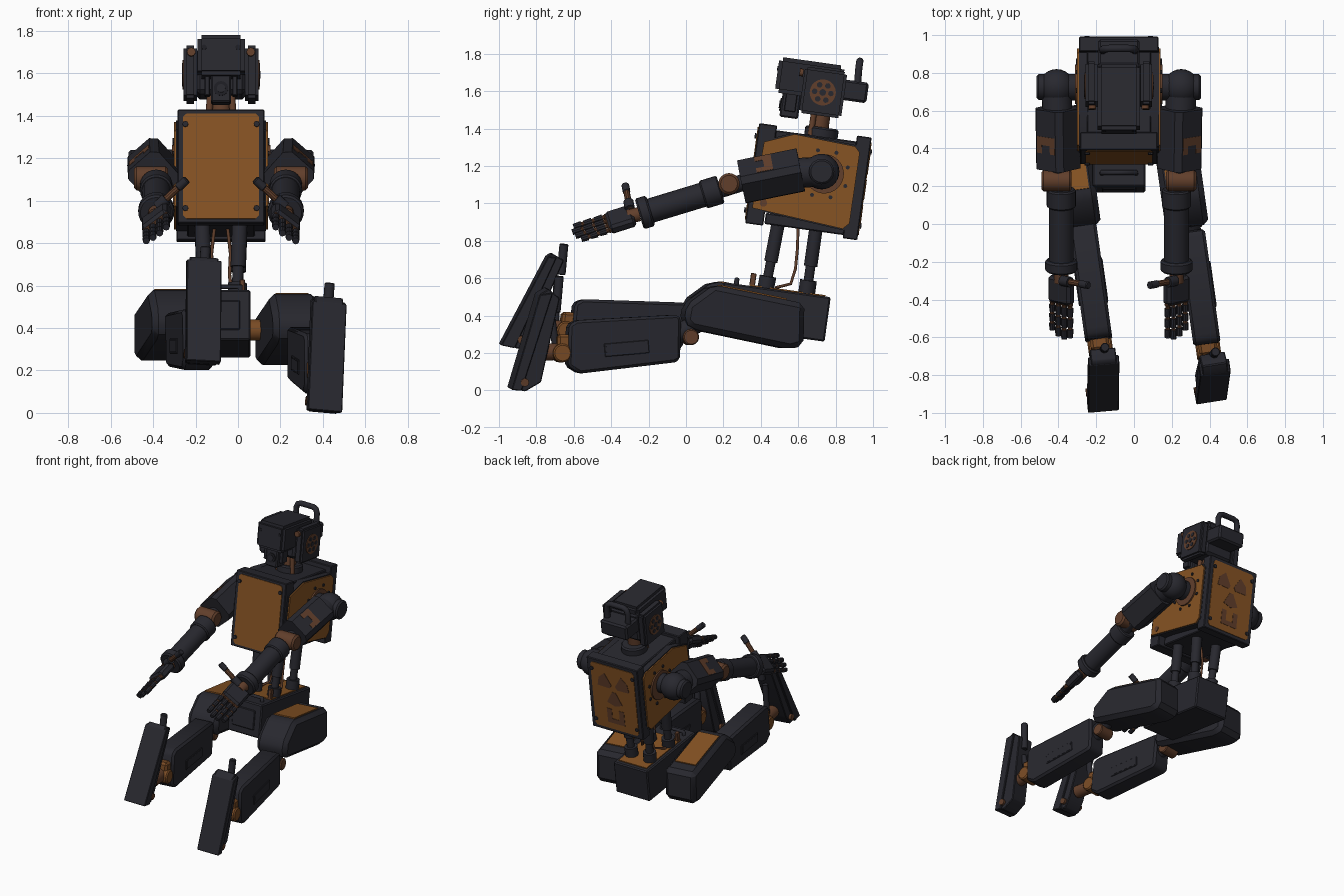
import bpy, bmesh
from math import radians, sin, cos, pi
from mathutils import Matrix, Vector as V

if "Cube" in bpy.data.objects:
    bpy.data.objects.remove(bpy.data.objects["Cube"])

def material(name, rgb):
    m = bpy.data.materials.new(name)
    m.diffuse_color = (*rgb, 1)
    m.use_nodes = True
    m.node_tree.nodes["Principled BSDF"].inputs["Base Color"].default_value = m.diffuse_color
    return m

DARK = material("dark_metal", (0.021, 0.021, 0.028))
BLACK = material("black_metal", (0.013, 0.013, 0.017))
ORANGE = material("orange_panel", (0.240, 0.087, 0.017))
JOINT = material("joint_orange", (0.190, 0.070, 0.018))
RUST = material("rust_brown", (0.120, 0.049, 0.024))
CX = -0.08                      # centre line of the body
I = Matrix.Identity(4)

def frame(x, y, z, rx=0, ry=0, rz=0):
    R = Matrix.Rotation
    return (Matrix.Translation((x, y, z)) @ R(radians(rz), 4, 'Z')
            @ R(radians(ry), 4, 'Y') @ R(radians(rx), 4, 'X'))

def axes(c, a, b, n):
    return Matrix.Translation(c) @ Matrix((a, b, n)).transposed().to_4x4()

def finish(name, bm, mat, M=I, bevel=0, seg=1):
    if bevel:
        sharp = [e for e in bm.edges if e.calc_face_angle(0) > 0.45]
        bmesh.ops.bevel(bm, geom=sharp, offset=bevel, segments=seg,
                        affect='EDGES', clamp_overlap=True)
    bm.transform(M)
    bmesh.ops.recalc_face_normals(bm, faces=bm.faces)
    me = bpy.data.meshes.new(name)
    bm.to_mesh(me)
    bm.free()
    me.materials.append(mat)
    me.shade_smooth()
    me.set_sharp_from_angle(angle=radians(32))
    ob = bpy.data.objects.new(name, me)
    bpy.context.collection.objects.link(ob)

def box(name, lo, hi, mat, M=I, bevel=0.006, seg=1):
    bm = bmesh.new()
    bmesh.ops.create_cube(bm, size=1)
    c, s = (V(lo) + V(hi)) / 2, V(hi) - V(lo)
    bm.transform(Matrix.Translation(c) @ Matrix.Diagonal((*s, 1)))
    finish(name, bm, mat, M, bevel, seg)

def prism(name, pts, axis, lo, hi, mat, M=I, bevel=0, seg=1):
    """Extrude a (y,z) outline along x, or an (x,z) outline along y."""
    bm = bmesh.new()
    put = (lambda p, d: (d, *p)) if axis == 'x' else (lambda p, d: (p[0], d, p[1]))
    f = bm.faces.new([bm.verts.new(put(p, lo)) for p in pts])
    r = bmesh.ops.extrude_face_region(bm, geom=[f])
    d = V((hi - lo, 0, 0)) if axis == 'x' else V((0, hi - lo, 0))
    bmesh.ops.translate(bm, vec=d, verts=[v for v in r['geom'] if isinstance(v, bmesh.types.BMVert)])
    bmesh.ops.recalc_face_normals(bm, faces=bm.faces)
    finish(name, bm, mat, M, bevel, seg)

def rod(name, a, b, r, mat, M=I, r2=None, n=20, bevel=0):
    bm = bmesh.new()
    d = V(b) - V(a)
    bmesh.ops.create_cone(bm, cap_ends=True, segments=n, radius1=r,
                          radius2=r if r2 is None else r2, depth=d.length)
    aim = Matrix.Translation((V(a) + V(b)) / 2) @ d.to_track_quat('Z', 'Y').to_matrix().to_4x4()
    finish(name, bm, mat, M @ aim, bevel)

def ball(name, c, r, mat, M=I):
    bm = bmesh.new()
    bmesh.ops.create_uvsphere(bm, u_segments=24, v_segments=14, radius=r)
    finish(name, bm, mat, M @ Matrix.Translation(c))

def tube(name, pts, r, mat, M=I):
    cu = bpy.data.curves.new(name, 'CURVE')
    cu.dimensions, cu.bevel_depth, cu.bevel_resolution = '3D', r, 3
    cu.use_fill_caps = True
    sp = cu.splines.new('POLY')
    sp.points.add(len(pts) - 1)
    for p, q in zip(sp.points, pts):
        p.co = (*q, 1)
    cu.materials.append(mat)
    ob = bpy.data.objects.new(name, cu)
    ob.matrix_world = M
    bpy.context.collection.objects.link(ob)

# ---- torso
T = frame(CX, 0.653, 1.12, rx=-8)
side = [(-.285, -.19), (-.27, .18), (-.11, .245), (.23, .225), (.26, .195), (.258, -.20), (.225, -.235)]
prism("torso_core", side, 'x', -.212, .212, DARK, T)
box("chest_plate", (-.205, -.302, -.27), (.205, -.205, .27), DARK, T, .005)
box("back_plate", (-.21, .225, -.277), (.21, .304, .277), DARK, T, .005)
box("torso_top", (-.17, -.21, .2), (.17, .23, .245), DARK, T)
box("torso_bottom", (-.16, -.2, -.26), (.16, .23, -.2), DARK, T)
cut = [(-.178, -.235), (-.178, .235), (-.163, .25), (.163, .25), (.178, .235), (.178, -.235), (.163, -.25), (-.163, -.25)]
prism("chest_panel", cut, 'y', -.307, -.298, ORANGE, T)
prism("back_panel", cut, 'y', .299, .308, ORANGE, T)
for x in (-.168, .168):
    for z in (-.2, .2):
        for y, e in ((-.305, -.012), (.306, .010)):
            rod("panel_bolt", (x, y, z), (x, y + e, z), .014, DARK, T, n=8)
for k in range(3):              # hazard wedges painted on the back
    a = radians(-90 + 120 * k)
    pts = [(r * cos(a + t), .075 + r * sin(a + t)) for r, t in
           ((.03, -.5), (.13, -.5), (.135, 0), (.13, .5), (.03, .5))]
    prism("back_wedge", pts, 'y', .307, .3105, RUST, T)
for x0, z0, x1, z1 in ((-.07, -.17, -.03, -.09), (.03, -.17, .07, -.09), (-.07, -.2, .07, -.165)):
    box("back_mark", (x0, .307, z0), (x1, .3105, z1), RUST, T, 0)
for s in (-1, 1):
    p = [(y * .97, z * .97) for y, z in side]
    prism("side_panel", p, 'x', s * .211, s * .221, ORANGE, T)
    rod("shoulder_ring", (s * .215, .08, .05), (s * .232, .08, .05), .105, RUST, T, n=28)
    for k in range(8):
        a = k * pi / 4 + .4
        c = (.08 + .13 * cos(a), .05 + .13 * sin(a))
        rod("ring_bolt", (s * .215, *c), (s * .228, *c), .011, DARK, T, n=8)
    rod("panel_cap", (s * .215, -.22, -.15), (s * .226, -.22, -.15), .02, RUST, T, n=12)

# ---- neck and head
H = frame(CX, 0.72, 1.60, rx=-8)
rod("neck_collar", (0, .035, -.26), (0, .035, -.19), .09, DARK, H, n=28, bevel=.01)
rod("neck", (0, .02, -.22), (0, .02, -.1), .05, RUST, H)
for s in (-1, 1):
    rod("neck_piston", (s * .06, -.02, -.24), (s * .05, -.02, -.1), .016, RUST, H, n=12)
box("head_core", (-.12, -.1, -.11), (.12, .12, .11), DARK, H, .02)
box("face_block", (-.112, -.243, -.04), (.112, .11, .152), DARK, H, .02, 2)
box("head_back", (-.11, .10, -.03), (.11, .25, .08), DARK, H, .012, 1)
box("eye_housing", (-.048, -.20, -.165), (.048, -.10, -.03), DARK, H, .008)
rod("eye_ring", (0, -.19, -.1), (0, -.206, -.1), .034, BLACK, H, n=24)
rod("eye_lens", (0, -.20, -.1), (0, -.210, -.1), .02, DARK, H, n=20)
tube("head_handle", [(-.085, .19, .06), (-.085, .185, .15), (-.075, .185, .178), (-.05, .185, .188),
                     (.05, .185, .188), (.075, .185, .178), (.085, .185, .15), (.085, .19, .06)], .02, DARK, H)
for s in (-1, 1):
    box("eye_arm", (s * .065 - .012, -.18, -.13), (s * .065 + .012, -.12, -.03), DARK, H, .003)
    box("ear_block", (s * .145 - .031, -.1, -.13), (s * .145 + .031, .128, .12), DARK, H, .014, 2)
    rod("ear_disc", (s * .172, .012, -.005), (s * .181, .012, -.005), .07, RUST, H, n=28)
    rod("ear_hub", (s * .175, .012, -.005), (s * .185, .012, -.005), .018, DARK, H, n=12)
    for k in range(6):
        a = k * pi / 3
        c = (.012 + .044 * cos(a), -.005 + .044 * sin(a))
        rod("ear_hole", (s * .175, *c), (s * .184, *c), .015, DARK, H, n=10)
    rod("ear_bolt", (s * .14, -.105, .085), (s * .14, -.125, .085), .02, RUST, H, n=12)
    rod("face_bolt", (s * .08, -.24, .09), (s * .08, -.247, .09), .012, BLACK, H, n=10)

# ---- pelvis and waist
P = frame(CX, .47, .42, rx=-8)
box("pelvis", (-.14, -.29, -.12), (.14, .29, .12), DARK, P, .008)
box("pelvis_top_panel", (-.115, -.15, .118), (.115, .26, .127), ORANGE, P, 0)
box("pelvis_front_plate", (-.09, -.298, -.07), (.09, -.285, .07), DARK, P, .005)
tube("pelvis_handle", [(-.09, -.22, .11), (-.09, -.22, .145), (.09, -.22, .145), (.09, -.22, .11)], .014, DARK, P)
rod("hip_axle", (CX - .24, .45, .39), (CX + .24, .45, .39), .05, JOINT)
for s in (-1, 1):
    for (y0, z0), (y1, z1) in (((.425, .54), (.50, .93)), ((.645, .52), (.70, .90))):
        a, b = V((CX + s * .075, y0, z0)), V((CX + s * .09, y1, z1))
        rod("waist_piston", a, b, .026, DARK)
        rod("waist_sleeve", a.lerp(b, .38), b, .036, DARK)
        rod("waist_cup", a, a.lerp(b, .18), .045, DARK)
    tube("waist_cable", [(CX + s * .03, .60, .88), (CX + s * .045, .595, .75), (CX + s * .04, .585, .65),
                         (CX + s * .05, .56, .57), (CX + s * .09, .48, .55)], .008, RUST)
    box("pelvis_peg", (s * .1 - .012, -.15, .12), (s * .1 + .012, -.12, .19), RUST, P, .003)

# ---- arms (mirrored)
for s in (-1, 1):
    A = frame(CX, 0, 0)
    p = lambda x, y, z: V((s * x, y, z))
    rod("shoulder_axle", p(.2, .725, 1.17), p(.3, .725, 1.17), .07, DARK, A)
    ball("shoulder_ball", p(.33, .725, 1.17), .095, DARK, A)
    rod("shoulder_cap", p(.34, .725, 1.17), p(.435, .725, 1.17), .068, DARK, A, bevel=.01)
    rod("arm_root", p(.33, .72, 1.17), p(.325, .55, 1.16), .08, DARK, A)
    # upper arm: chamfered sleeve with one face turned up and outward
    a, b = p(.325, .615, 1.18), p(.32, .295, 1.115)
    d = (b - a).normalized()
    n = V((s * .65, 0, .75))
    n = (n - d * n.dot(d)).normalized()
    U = A @ axes((a + b) / 2, d, n.cross(d), n)
    q, c = .097, .03
    oct8 = [(-q, -q + c), (-q, q - c), (-q + c, q), (q - c, q), (q, q - c), (q, -q + c), (q - c, -q), (-q + c, -q)]
    prism("upper_arm", oct8, 'x', -.162, .162, DARK, U)
    box("arm_mark", (-.02, -.062, q - .002), (.025, .062, q + .002), RUST, U, 0)
    for e in (-1, 1):
        box("arm_mark_leg", (.025, e * .045 - .017, q - .002), (.07, e * .045 + .017, q + .002), RUST, U, 0)
    rod("elbow_link", p(.325, .33, 1.12), p(.31, .14, 1.06), .045, DARK, A)
    rod("elbow", p(.25, .23, 1.105), p(.41, .23, 1.105), .057, RUST, A, n=24, bevel=.012)
    a, b = p(.305, .185, 1.075), p(.305, -.25, .943)
    rod("forearm", a, b, .066, DARK, A, n=24)
    rod("elbow_band", a, a.lerp(b, .22), .077, DARK, A, n=24, bevel=.008)
    rod("wrist_band", a.lerp(b, .86), b, .085, DARK, A, n=24, bevel=.01)
    rod("wrist", b, p(.305, -.31, .927), .038, RUST, A)
    # hand: fingers fan out along a sloped row, thumb on the inner upper side
    d = V((0, -.95, -.30)).normalized()
    row = V((s * .77, 0, -.64))
    row = (row - d * row.dot(d)).normalized()
    hand = A @ axes(p(.305, -.28, .937), row, d, row.cross(d))
    box("palm", (-.075, .0, -.03), (.075, .145, .03), DARK, hand, .015)
    box("knuckle_bar", (-.072, .135, -.014), (.072, .152, .014), RUST, hand, .004)
    for k in range(4):
        x, L = (k - 1.5) * .04, (.175, .19, .18, .155)[k]
        for j in range(3):
            y0 = .15 + L * j / 3
            y1 = .15 + L * (j + 1) / 3
            rod("finger_joint", (x, y0 - .006, 0), (x, y0 + .02, 0), .012, RUST, hand, n=10)
            rod("finger", (x, y0 + .014, 0), (x, y1, 0), .0185, DARK, hand, r2=.016, n=10)
    t0, t1 = p(.30, -.30, .97), p(.16, -.325, 1.10)
    rod("thumb_base", t0, t0.lerp(t1, .3), .028, DARK, A, n=12)
    rod("thumb_joint", t0, t0.lerp(t1, .75), .017, RUST, A, n=10)
    rod("thumb_tip", t0.lerp(t1, .68), t1, .021, DARK, A, n=12, bevel=.005)

# ---- legs: same parts, the one at -x is raised
feet = {1: [(-.945, .01), (-.87, 0), (-.785, .05), (-.69, .50), (-.75, .55), (-.80, .52)],
        -1: [(-.995, .245), (-.88, .225), (-.83, .30), (-.66, .70), (-.72, .735), (-.745, .72)]}
for s, kx, dt, ds, tilt in ((1, .30, -.01, 0, 0), (-1, -.27, .01, .062, -5)):
    L = frame(kx, 0, dt, rz=8)
    thigh = [(-.02, .38), (-.005, .47), (.14, .575), (.63, .475), (.625, .25), (.55, .23), (.02, .34)]
    prism("thigh", thigh, 'x', -.135, .095, DARK, L, .03)
    B = L @ frame(-.02, .36, .534, rx=-11.5)
    box("thigh_panel", (-.078, -.18, -.006), (.078, .18, .004), ORANGE, B, 0)
    K = frame(kx, 0, ds, rz=8) @ frame(0, 0, 0, rx=tilt)
    rod("knee_pin", (-.06, .02, .285), (.06, .02, .285), .043, RUST, K, bevel=.006)
    rod("knee_link", (0, .08, .37), (0, -.10, .27), .05, DARK, K)
    shin = [(-.645, .13), (-.64, .35), (-.60, .375), (-.05, .405), (-.035, .38), (-.04, .165), (-.07, .15), (-.58, .09)]
    prism("shin", shin, 'x', -.075, .07, DARK, K, .022)
    for x in (-.076, .071):
        Q = K @ frame(x, -.33, .225, rx=5)
        box("shin_inset", (-.004, -.12, -.035), (.004, .12, .035), DARK, Q, .003)
        box("shin_slot", (-.0055, -.11, -.027), (.0055, .11, .027), DARK, Q, 0)
    rod("ankle", (-.065, -.675, .20), (.065, -.675, .20), .05, JOINT, K, bevel=.008)
    box("ankle_block", (-.05, -.70, .17), (.05, -.61, .30), JOINT, K, .015)
    rod("ankle_link", (0, -.66, .21), (0, -.83, .20), .045, RUST, K)
    # foot: sole slab, narrower wedge behind it, and toe peg
    f = feet[s]
    fx, fz, lean, yaw = (.395, 0, 5, 9) if s > 0 else (-.175, .23, 3, 5)
    F = frame(fx, -.85, fz, ry=lean, rz=yaw) @ Matrix.Translation((0, .85, -fz))
    mid = [((f[1][0] + f[0][0]) / 2 + .015, f[1][1] + .005), (f[4][0] + .02, f[4][1] - .02)]
    prism("sole", [f[0], mid[0], mid[1], f[5]], 'x', -.082, .082, DARK, F, .004)
    prism("foot_wedge", [mid[0], f[1], f[2], f[3], f[4], f[5]], 'x', -.068, .068, DARK, F, .005)
    c = V((0, f[1][0] - .005, f[1][1] + .05))
    for x in (-1, 1):
        rod("foot_bolt", c + V((x * .06, 0, 0)), c + V((x * .085, 0, 0)), .022, RUST, F, n=12)
    top = V((.01, f[3][0] - .01, f[3][1] - .08))
    rod("toe_peg", top, top + V((0, .015, .18 + .015 * s)), .024, DARK, F, n=14, bevel=.004)
    rod("foot_piston", (0, f[3][0] - .03, f[3][1] - .12), (0, -.70, .25 + ds), .02, DARK, F, n=12)
